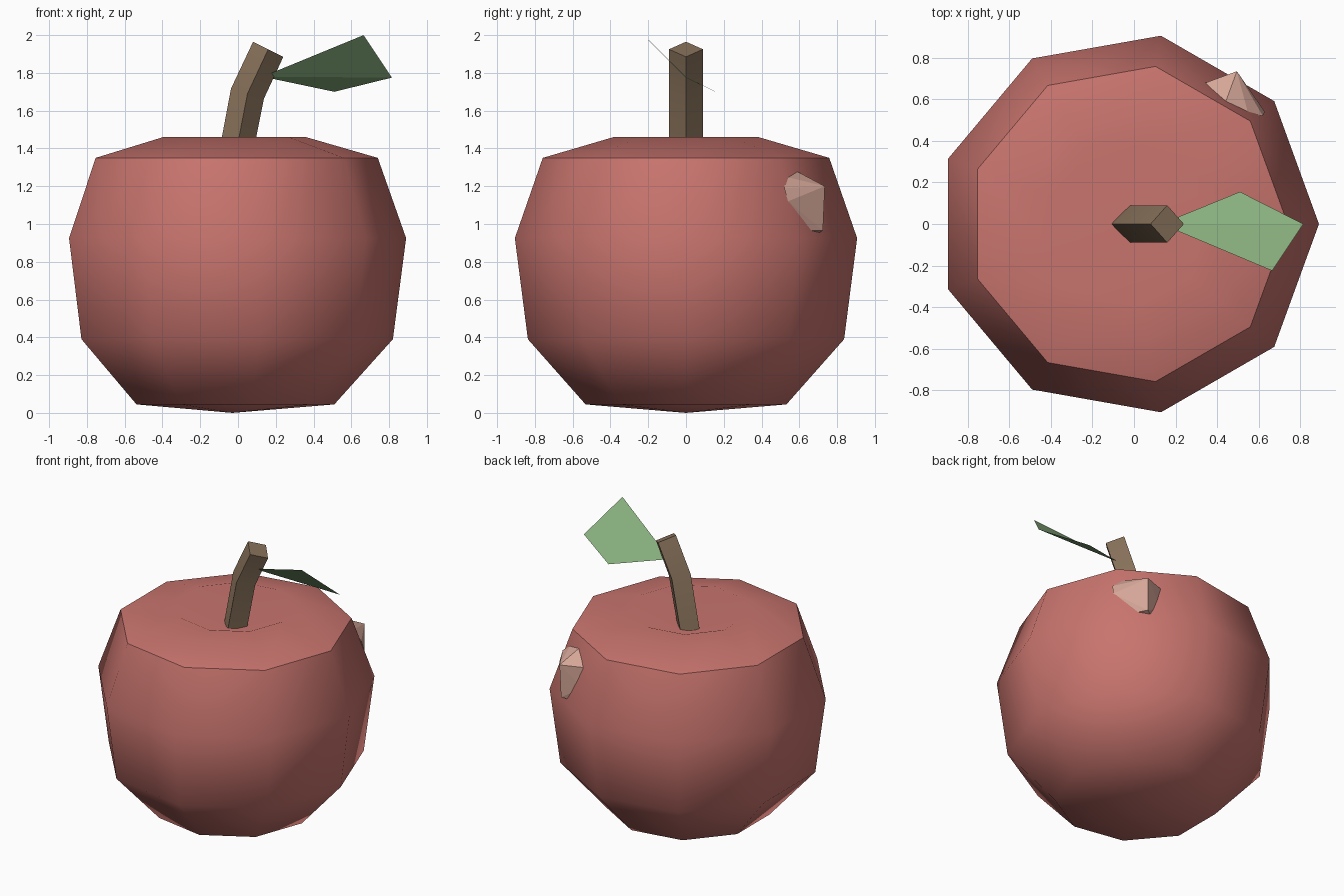
import bpy, bmesh, math
from mathutils import Vector

cube = bpy.data.objects.get("Cube")
if cube:
    bpy.data.objects.remove(cube, do_unlink=True)


def material(name, rgb):
    m = bpy.data.materials.new(name)
    m.use_nodes = True
    m.diffuse_color = (*rgb, 1)
    m.node_tree.nodes["Principled BSDF"].inputs["Base Color"].default_value = (*rgb, 1)
    return m


def finish(bm, name, mat, smooth_angle=None, closed=True):
    if closed:
        bmesh.ops.recalc_face_normals(bm, faces=bm.faces)
    mesh = bpy.data.meshes.new(name)
    bm.to_mesh(mesh)
    bm.free()
    mesh.materials.append(mat)
    obj = bpy.data.objects.new(name, mesh)
    bpy.context.collection.objects.link(obj)
    if smooth_angle:
        bpy.ops.object.select_all(action='DESELECT')
        obj.select_set(True)
        bpy.context.view_layer.objects.active = obj
        bpy.ops.object.shade_smooth_by_angle(angle=math.radians(smooth_angle))
    return obj


def bridge(bm, rings):
    for a, b in zip(rings, rings[1:]):
        n = len(a)
        for i in range(n):
            j = (i + 1) % n
            bm.faces.new((a[i], a[j], b[j], b[i]))


def fan(bm, ring, tip):
    v = bm.verts.new(tip)
    for i in range(len(ring)):
        bm.faces.new((ring[i], ring[(i + 1) % len(ring)], v))


red = material("apple_red", (0.58, 0.175, 0.155))
brown = material("stem_brown", (0.25, 0.17, 0.105))
green = material("leaf_green", (0.25, 0.43, 0.21))
pink = material("pale_pink", (0.66, 0.38, 0.31))

# Fruit body: nine-sided lathe with a dimple on top
SIDES, CX = 9, -0.03
profile = [(0.54, 0.045), (0.85, 0.39), (0.92, 0.925), (0.77, 1.35), (0.39, 1.46)]
bm = bmesh.new()
rings = []
for r, z in profile:
    angles = [math.tau * i / SIDES for i in range(SIDES)]
    rings.append([bm.verts.new((CX + r * math.cos(a), r * math.sin(a), z)) for a in angles])
bridge(bm, rings)
fan(bm, rings[0], (CX, 0, 0))
fan(bm, rings[-1], (CX, 0, 1.31))
finish(bm, "fruit_body", red, 48)

# Stem: bent bar with a diamond section; each section is (centre x, z, half width, drop)
bm = bmesh.new()
rings = []
for x, z, w, drop in [(-0.035, 1.25, 0.09, 0), (0.05, 1.69, 0.087, 0.027), (0.16, 1.925, 0.08, 0.04)]:
    corners = [(x - w, 0, z + drop), (x, -0.09, z), (x + w, 0, z - drop), (x, 0.09, z)]
    rings.append([bm.verts.new(c) for c in corners])
bridge(bm, rings)
bm.faces.new(rings[0])
bm.faces.new(rings[-1])
finish(bm, "stem", brown, 30)

# Leaf: two triangles folded along the midrib
bm = bmesh.new()
base, back, tip, front = [bm.verts.new(c) for c in (
    (0.13, 0, 1.78), (0.51, 0.155, 1.70), (0.815, 0, 1.775), (0.665, -0.225, 2.0))]
bm.faces.new((base, tip, back))
bm.faces.new((base, front, tip))
finish(bm, "leaf", green, closed=False)

# Pale faceted chip set into the back left side
bm = bmesh.new()
chip = [(0.495, 0.735, 1.20), (0.62, 0.52, 1.19), (0.63, 0.54, 1.12), (0.44, 0.585, 1.28),
        (0.55, 0.53, 1.25), (0.345, 0.68, 1.20), (0.49, 0.725, 0.965), (0.53, 0.65, 0.965),
        (0.42, 0.69, 0.945), (0.345, 0.68, 1.05)]
for c in chip:
    bm.verts.new(Vector(c))
hull = bmesh.ops.convex_hull(bm, input=bm.verts)
unused = [g for g in hull["geom_interior"] if isinstance(g, bmesh.types.BMVert)]
bmesh.ops.delete(bm, geom=unused, context='VERTS')
finish(bm, "pale_chip", pink)
